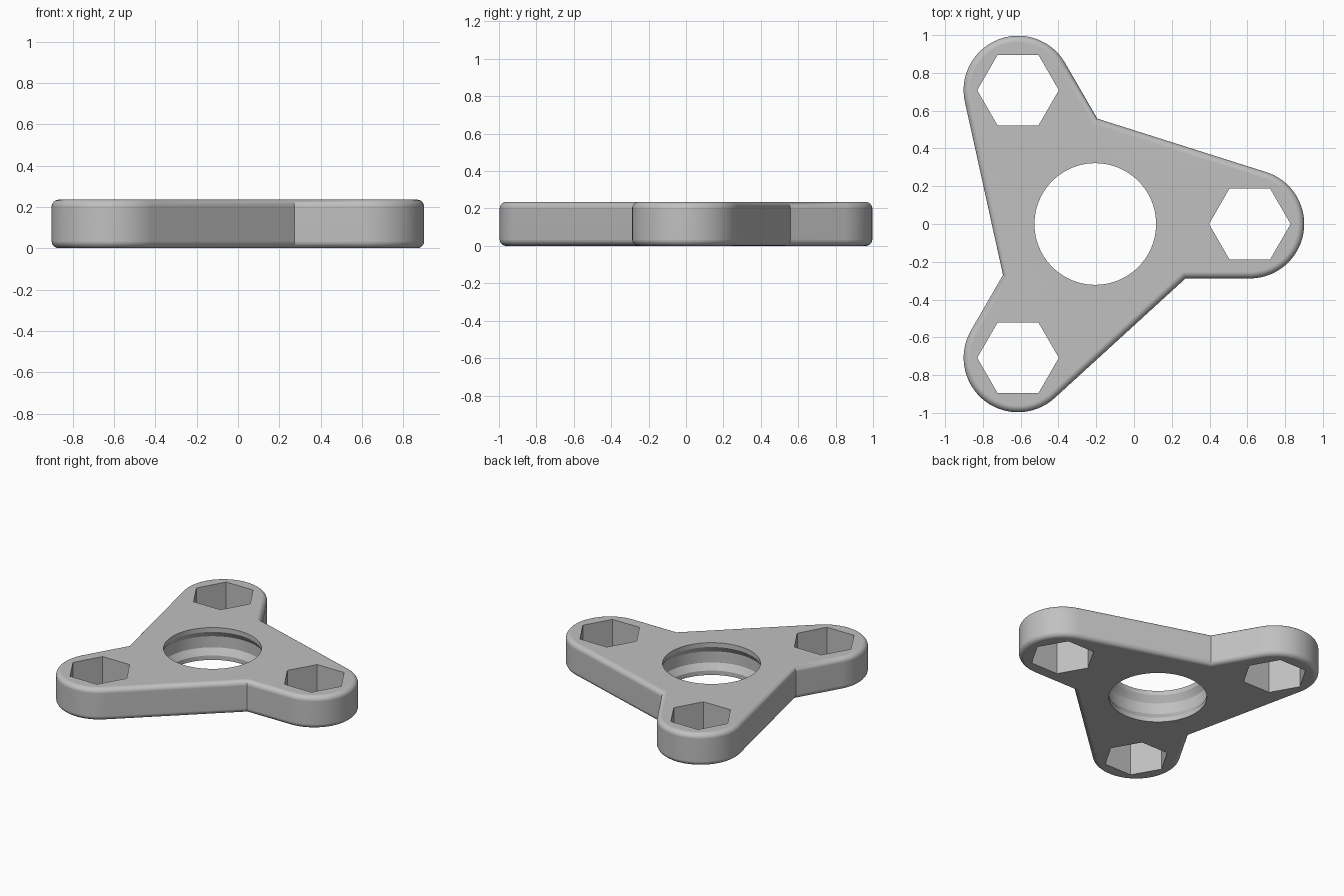
import bpy, bmesh, math
from mathutils import Vector, Matrix

cube = bpy.data.objects.get("Cube")
if cube:
    bpy.data.objects.remove(cube, do_unlink=True)

HUB = Vector((-0.205, 0, 0))
HEIGHT, ARM, LOBE, FILLET = 0.235, 0.818, 0.288, 0.035
CORNER = Vector((0.478, -LOBE, 0))

grey = bpy.data.materials.new("light grey plastic")
grey.use_nodes = True
colour = (0.53, 0.53, 0.53, 1)
grey.diffuse_color = colour
grey.node_tree.nodes["Principled BSDF"].inputs["Base Color"].default_value = colour


def turn(v, i):
    return Matrix.Rotation(i * math.tau / 3, 3, 'Z') @ v


def make_object(name, bm):
    bmesh.ops.recalc_face_normals(bm, faces=bm.faces)
    mesh = bpy.data.meshes.new(name)
    bm.to_mesh(mesh)
    bm.free()
    mesh.materials.append(grey)
    obj = bpy.data.objects.new(name, mesh)
    bpy.context.collection.objects.link(obj)
    return obj


def lathe(name, profile, centre, sides):
    """Closed solid turned around a vertical axis."""
    bm = bmesh.new()
    rings = []
    for r, z in profile:
        angles = [k * math.tau / sides for k in range(sides)]
        rings.append([bm.verts.new(centre + Vector((r * math.cos(a), r * math.sin(a), z)))
                      for a in angles])
    for lo, hi in zip(rings, rings[1:]):
        for k in range(sides):
            n = (k + 1) % sides
            bm.faces.new((lo[k], lo[n], hi[n], hi[k]))
    bm.faces.new(rings[0])
    bm.faces.new(rings[-1])
    return make_object(name, bm)


# Outline of one arm: inner corner, then the lobe arc up to its far tangent
lobe_centre = Vector((ARM, 0, 0))
to_corner = turn(CORNER, 1) - lobe_centre
end = math.atan2(to_corner.y, to_corner.x) - math.acos(LOBE / to_corner.length)
start, steps = -math.pi / 2, 40
arm = [CORNER]
for k in range(steps + 1):
    a = start + (end - start) * k / steps
    arm.append(lobe_centre + LOBE * Vector((math.cos(a), math.sin(a), 0)))

# Three-armed plate with rounded rims
bm = bmesh.new()
base = bm.faces.new([bm.verts.new(HUB + turn(p, i)) for i in range(3) for p in arm])
top = bmesh.ops.extrude_face_region(bm, geom=[base])["geom"]
bmesh.ops.translate(bm, vec=(0, 0, HEIGHT),
                    verts=[v for v in top if isinstance(v, bmesh.types.BMVert)])
bmesh.ops.recalc_face_normals(bm, faces=bm.faces)
rims = [e for e in bm.edges if abs(e.verts[0].co.z - e.verts[1].co.z) < 1e-4]
bmesh.ops.bevel(bm, geom=rims, offset=FILLET, offset_type='OFFSET',
                segments=6, profile=0.5, affect='EDGES')
body = make_object("spinner_body", bm)

# Central bearing seat: narrow lips at both ends, wider in the middle
HOLE, SEAT, LIP, SLOPE = 0.322, 0.352, 0.032, 0.045
half = [(HOLE, -0.1), (HOLE, LIP), (SEAT, LIP + SLOPE)]
profile = half + [(r, HEIGHT - z) for r, z in reversed(half)]
cutters = [lathe("bearing_seat_cutter", profile, HUB, 96)]

# Hexagonal nut pockets through each lobe
for i in range(3):
    cutters.append(lathe("nut_pocket_cutter", [(0.216, -0.1), (0.216, HEIGHT + 0.1)],
                         HUB + turn(lobe_centre, i), 6))

bpy.ops.object.select_all(action='DESELECT')
bpy.context.view_layer.objects.active = body
body.select_set(True)
for cutter in cutters:
    cutter.hide_render = True
    mod = body.modifiers.new("cut", 'BOOLEAN')
    mod.operation, mod.solver, mod.object = 'DIFFERENCE', 'EXACT', cutter
    bpy.ops.object.modifier_apply(modifier=mod.name)
    bpy.data.objects.remove(cutter, do_unlink=True)

# Smooth rims, crisp pockets, flat top and bottom
bpy.ops.object.shade_smooth_by_angle(angle=math.radians(28))
weighted = body.modifiers.new("even_shading", 'WEIGHTED_NORMAL')
weighted.keep_sharp = True
